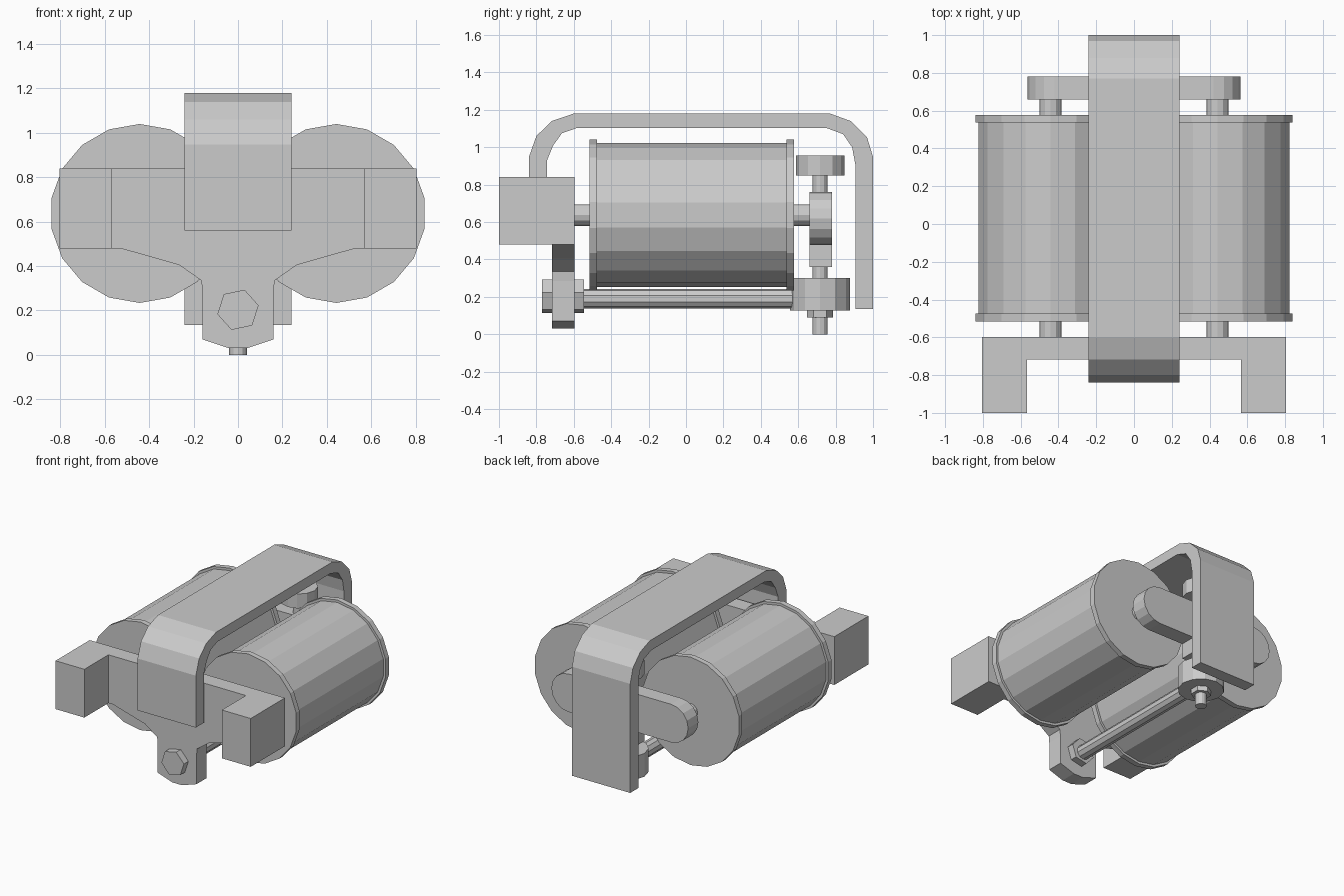
import bpy, bmesh, math
from mathutils import Vector

if "Cube" in bpy.data.objects:
    bpy.data.objects.remove(bpy.data.objects["Cube"])


def prism(name, pts, axis, a, b):
    """Extrude a 2D outline along an axis from a to b."""
    place = {'X': lambda p, t: (t, p[0], p[1]),
             'Y': lambda p, t: (p[0], t, p[1]),
             'Z': lambda p, t: (p[0], p[1], t)}[axis]
    bm = bmesh.new()
    lo = [bm.verts.new(place(p, a)) for p in pts]
    hi = [bm.verts.new(place(p, b)) for p in pts]
    n = len(pts)
    bm.faces.new(lo)
    bm.faces.new(hi[::-1])
    for i in range(n):
        j = (i + 1) % n
        bm.faces.new((lo[j], lo[i], hi[i], hi[j]))
    bmesh.ops.recalc_face_normals(bm, faces=bm.faces[:])
    mesh = bpy.data.meshes.new(name)
    bm.to_mesh(mesh)
    bm.free()
    ob = bpy.data.objects.new(name, mesh)
    bpy.context.collection.objects.link(ob)
    return ob


def arc(c, r, start, end, steps):
    """Points on an arc, angles in degrees."""
    return [(c[0] + r * math.cos(math.radians(start + (end - start) * i / steps)),
             c[1] + r * math.sin(math.radians(start + (end - start) * i / steps)))
            for i in range(steps + 1)]


def cyl(name, c, r, sides, axis, a, b, turn=90):
    return prism(name, arc(c, r, turn, turn + 360, sides)[:-1], axis, a, b)


# Twin drums with end flanges and axles
for side, s in (("left", -1), ("right", 1)):
    c = (0.443 * s, 0.637)
    cyl(side + "_drum", c, 0.385, 18, 'Y', -0.48, 0.54)
    cyl(side + "_front_flange", c, 0.403, 18, 'Y', -0.515, -0.475)
    cyl(side + "_back_flange", c, 0.403, 18, 'Y', 0.537, 0.577)
    cyl(side + "_axle", c, 0.058, 12, 'Y', -0.62, 0.68)

# Front plate with hanging lug
half = [(0.805, 0.84), (0.805, 0.48), (0.53, 0.48), (0.265, 0.405),
        (0.165, 0.335), (0.16, 0.285), (0.16, 0.07), (0.04, 0.03)]
prism("front_plate", half + [(-x, z) for x, z in reversed(half)], 'Y', -0.717, -0.597)

# Forward mounting blocks
for side, x0, x1 in (("left", -0.805, -0.567), ("right", 0.567, 0.805)):
    prism(side + "_mounting_block",
          [(x0, 0.48), (x1, 0.48), (x1, 0.84), (x0, 0.84)], 'Y', -1.0, -0.717)

# Rear bar with rounded ends and a centre tab
bar = arc((0.422, 0.618), 0.142, -90, 90, 8) + arc((-0.422, 0.618), 0.142, 90, 270, 8)
prism("rear_bar", bar + [(-0.12, 0.476), (-0.12, 0.36), (0.12, 0.36), (0.12, 0.476)],
      'Y', 0.66, 0.78)

# Bent carrying strap
strap = [(-0.84, 0.56), (-0.84, 0.947), (-0.80, 1.06), (-0.717, 1.14), (-0.60, 1.18),
         (0.77, 1.18), (0.88, 1.14), (0.968, 1.053), (1.0, 0.947), (1.0, 0.134),
         (0.905, 0.134), (0.905, 0.91), (0.888, 1.0), (0.84, 1.07), (0.75, 1.103),
         (-0.583, 1.103), (-0.663, 1.075), (-0.71, 1.01), (-0.743, 0.93), (-0.743, 0.56)]
prism("strap", strap, 'X', -0.24, 0.24)

# Long bolt below the drums
cyl("bolt_head", (0, 0.203), 0.095, 6, 'Y', -0.77, -0.71, 72)
cyl("bolt_nut", (0, 0.203), 0.095, 6, 'Y', -0.6, -0.545, 72)
cyl("bolt_shaft", (0, 0.19), 0.053, 10, 'Y', -0.56, 0.58)

# Vertical adjuster: stud, knob, wheel and nut
c = (0, 0.717)
cyl("adjuster_stud", c, 0.04, 12, 'Z', 0.0, 0.87)
cyl("adjuster_knob", c, 0.13, 12, 'Z', 0.85, 0.957)
cyl("adjuster_wheel", c, 0.16, 12, 'Z', 0.127, 0.3)
cyl("adjuster_nut", c, 0.07, 6, 'Z', 0.09, 0.13)
